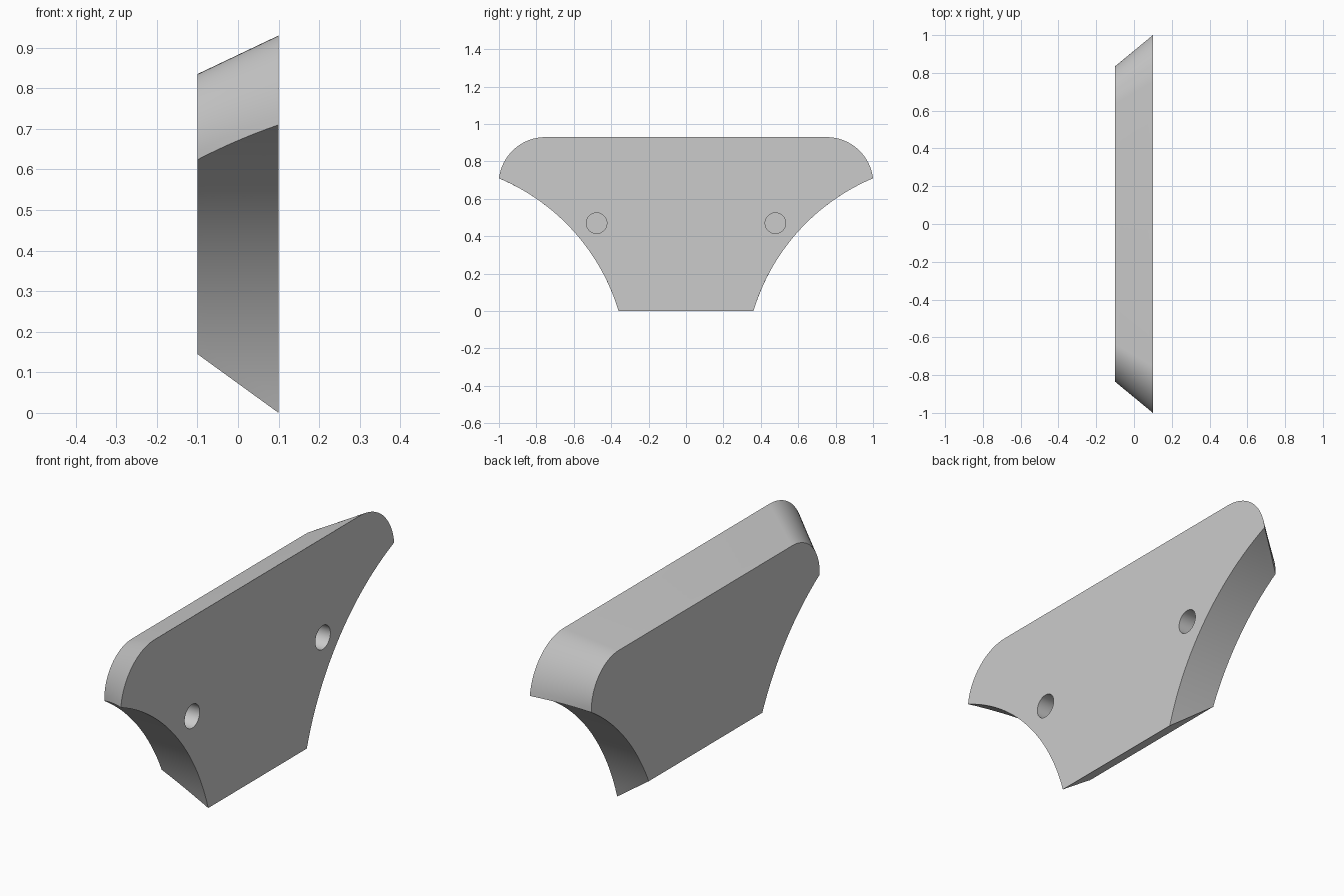
import bpy, bmesh, math

if "Cube" in bpy.data.objects:
    bpy.data.objects.remove(bpy.data.objects["Cube"], do_unlink=True)

grey = bpy.data.materials.new("plain grey")
grey.use_nodes = True
GREY = (0.6, 0.6, 0.6, 1)
grey.diffuse_color = GREY
grey.node_tree.nodes["Principled BSDF"].inputs["Base Color"].default_value = GREY

# Scooped flank: an arc shared by every cross-section
ARC_Y, ARC_Z, ARC_R = 1.433, -0.323, 1.12
SCOOP_STEPS, CORNER_STEPS, SECTIONS = 24, 16, 8


def lerp(a, b, t):
    return a + (b - a) * t


def scoop_z(y):
    return ARC_Z + math.sqrt(ARC_R ** 2 - (y - ARC_Y) ** 2)


def section(t):
    """Outline in (y, z), from the wide face (t=0) to the narrow face (t=1)."""
    top, bottom = lerp(0.93, 0.835, t), lerp(0, 0.145, t)
    radius, tip_y = lerp(0.25, 0.2, t), lerp(1, 0.835, t)
    tip_z = scoop_z(tip_y)
    # scooped side, swept by angle from the foot to the tip
    a0 = math.asin((bottom - ARC_Z) / ARC_R)
    a1 = math.asin((tip_z - ARC_Z) / ARC_R)
    half = []
    for i in range(SCOOP_STEPS + 1):
        a = lerp(a0, a1, i / SCOOP_STEPS)
        half.append((ARC_Y - ARC_R * math.cos(a), ARC_Z + ARC_R * math.sin(a)))
    # rounded shoulder, tangent to the flat top
    h = top - tip_z
    cy, cz = tip_y - math.sqrt(2 * h * radius - h * h), top - radius
    b0 = math.atan2(tip_z - cz, tip_y - cy)
    for i in range(1, CORNER_STEPS + 1):
        b = lerp(b0, math.pi / 2, i / CORNER_STEPS)
        half.append((cy + radius * math.cos(b), cz + radius * math.sin(b)))
    return half + [(-y, z) for y, z in reversed(half)]


# Tapered body lofted through the sections
bm = bmesh.new()
rings = []
for s in range(SECTIONS + 1):
    t = s / SECTIONS
    rings.append([bm.verts.new((lerp(0.1, -0.1, t), y, z)) for y, z in section(t)])
for a, b in zip(rings, rings[1:]):
    for i in range(len(a)):
        j = (i + 1) % len(a)
        bm.faces.new((a[i], a[j], b[j], b[i]))
bm.faces.new(rings[0])
bm.faces.new(rings[-1])
bmesh.ops.recalc_face_normals(bm, faces=bm.faces[:])
mesh = bpy.data.meshes.new("bracket_body")
bm.to_mesh(mesh)
bm.free()
body = bpy.data.objects.new("bracket_body", mesh)
bpy.context.collection.objects.link(body)
mesh.materials.append(grey)

# Blind screw holes in the wide face
HOLE_DEPTH = 0.15
for side, name in ((-1, "front_hole_cutter"), (1, "back_hole_cutter")):
    bpy.ops.mesh.primitive_cylinder_add(
        vertices=48, radius=0.055, depth=2 * HOLE_DEPTH,
        location=(0.1, side * 0.478, 0.47), rotation=(0, math.pi / 2, 0))
    cutter = bpy.context.object
    cutter.name = name
    cutter.data.materials.append(grey)
    cut = body.modifiers.new(name, "BOOLEAN")
    cut.object, cut.operation, cut.solver = cutter, "DIFFERENCE", "EXACT"
    bpy.ops.object.select_all(action="DESELECT")
    body.select_set(True)
    bpy.context.view_layer.objects.active = body
    bpy.ops.object.modifier_apply(modifier=cut.name)
    bpy.data.objects.remove(cutter, do_unlink=True)

bpy.ops.object.shade_smooth_by_angle(angle=math.radians(30))
